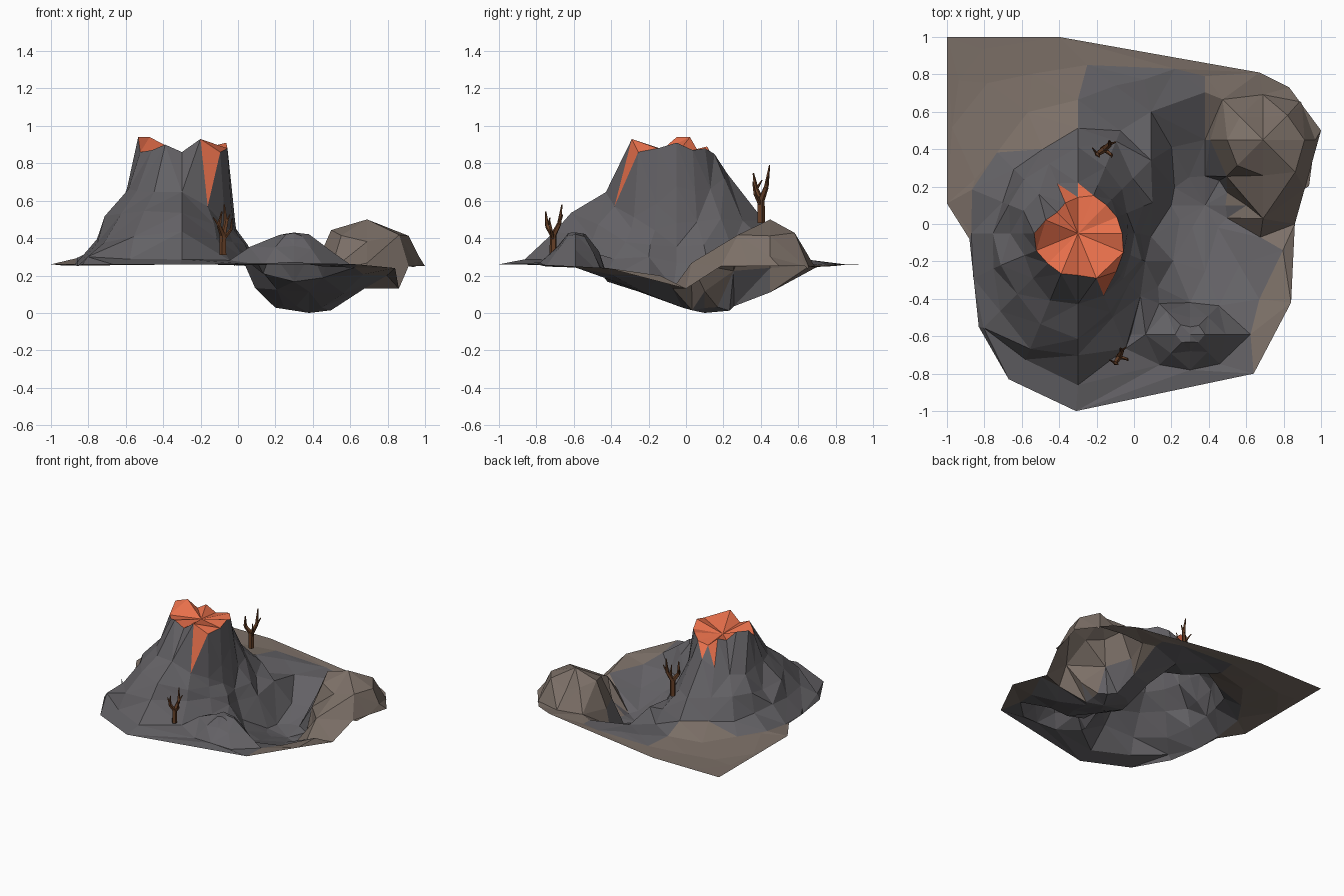
import bpy, bmesh, math, random
from mathutils import Vector
from mathutils.geometry import delaunay_2d_cdt

if "Cube" in bpy.data.objects:
    bpy.data.objects.remove(bpy.data.objects["Cube"])

random.seed(4)
pts, edges, zones = [], [], []


def material(name, rgb):
    m = bpy.data.materials.new(name)
    m.diffuse_color = (*rgb, 1)
    m.use_nodes = True
    m.node_tree.nodes["Principled BSDF"].inputs["Base Color"].default_value = m.diffuse_color
    return m


ROCK = material("dark_rock", (0.125, 0.12, 0.13))
SOIL = material("brown_soil", (0.20, 0.16, 0.135))
LAVA = material("lava", (0.80, 0.16, 0.07))
WOOD = material("dead_wood", (0.13, 0.05, 0.02))


def inside(p, poly):
    hit = False
    for (x1, y1), (x2, y2) in zip(poly, poly[1:] + poly[:1]):
        if (y1 > p[1]) != (y2 > p[1]) and p[0] < x1 + (p[1] - y1) * (x2 - x1) / (y2 - y1):
            hit = not hit
    return hit


def add(x, y, z, gap):
    """Keep a terrain point unless an earlier landform already covers it."""
    if any(inside((x, y), q) for q in zones):
        return None
    if any(math.hypot(x - p[0], y - p[1]) < gap for p in pts):
        return None
    pts.append((x, y, z))
    return len(pts) - 1


def spoke(row, f):
    """Blend between the eight compass values of a row."""
    i = int(f)
    return row[i] + (row[(i + 1) % 8] - row[i]) * (f - i)


def landform(cx, cy, zc, levels, radii, n, jitter=0.0, lock=False):
    """Contour rings; each row holds values for E NE N NW W SW S SE."""
    rings = []
    for z, row in zip(levels, radii):
        zrow = z if isinstance(z, list) else [z] * 8
        ring, outline = [], []
        for k in range(n):
            f = k * 8 / n
            r = spoke(row, f)
            r *= 1 + random.uniform(-jitter, jitter) * (1 if k % 2 else 0.3)
            a = math.tau * k / n
            x, y = cx + r * math.cos(a), cy + r * math.sin(a)
            dz = random.uniform(-0.3, 0.3) * jitter
            outline.append((x, y))
            ring.append(add(x, y, max(0.01, spoke(zrow, f) + dz), 0.015))
        rings.append(outline)
        if lock:
            edges.extend((a, b) for a, b in zip(ring, ring[1:] + ring[:1])
                         if a is not None and b is not None)
    add(cx, cy, zc, 0.02)
    zones.append(rings[-1])


# Outer border of the ground sheet, counter-clockwise
border = [(-1, 1, .26), (-1, .11, .26), (-.88, -.08, .26), (-.83, -.55, .26),
          (-.67, -.83, .26), (-.31, -1, .26), (.64, -.8, .26), (.84, -.42, .24),
          (.86, 0, .13), (1, .5, .25), (.83, .73, .25), (.67, .81, .26), (-.4, 1, .26)]
pts.extend(border)
border_xy = [p[:2] for p in border]

# Volcano: jagged rim down to spreading foot, with a ledge at the front
n_rim = 16
start = len(pts)
landform(-.30, -.05, .85,
         [.9, [.66, .66, .75, .66, .66, .66, .66, .50],
          [.50, .50, .50, .50, .50, .51, .55, .43],
          [.37, .37, .37, .37, .37, .38, .44, .36], .28],
         [[.24, .22, .19, .16, .23, .23, .22, .29],
          [.26, .25, .27, .30, .30, .34, .38, .325],
          [.28, .33, .47, .40, .37, .46, .57, .345],
          [.31, .42, .57, .48, .46, .58, .66, .39],
          [.34, .56, .70, .60, .57, .70, .80, .47]], n_rim, 0.08, True)
for k in range(n_rim):
    x, y, _ = pts[start + k]
    pts[start + k] = (x, y, (.91, .87, .88, .85, .83, .89, .87, .94,
                             .94, .86, .87, .90, .86, .93, .86, .88)[k])

# Brown hill on the right edge
landform(.69, .45, .50,
         [[.42, .42, .37, .42, .44, .42, .38, .41],
          [.31, .24, .25, .25, .24, .23, .27, .24]],
         [[.22, .18, .12, .17, .19, .20, .19, .24],
          [.28, .28, .24, .30, .28, .27, .42, .34]], 8, 0.03, True)

# Low rock mound at the front, its inner side dipping into the bowl
landform(.30, -.59, .43,
         [.42, [.34, .33, .33, .34, .35, .35, .35, .35],
          [.25, .18, .16, .2, .26, .26, .26, .26]],
         [[.08, .07, .04, .07, .08, .06, .04, .06],
          [.19, .13, .09, .17, .24, .14, .09, .13],
          [.32, .22, .17, .24, .32, .23, .19, .22]], 8, 0.04)

# Sunken bowl
landform(.38, .10, .0, [.025, .12, [.225, .235, .235, .235, .235, .22, .2, .2]],
         [[.11, .15, .16, .18, .18, .15, .11, .15],
          [.22, .25, .34, .36, .33, .34, .36, .38],
          [.35, .36, .60, .56, .38, .46, .60, .56]], 12, 0.05)

# Rock edge at the back, then loose points over the remaining flats
for p in [(.38, .79, .25), (.22, .83, .255), (-.25, .85, .26), (-.1, .74, .27),
          (-.85, .24, .29)]:
    add(*p, 0.03)
for i in range(9):
    for j in range(9):
        x = -1 + .25 * i + random.uniform(-.07, .07)
        y = -1 + .25 * j + random.uniform(-.07, .07)
        if inside((x, y), border_xy):
            add(x, y, .26 + random.uniform(-.01, .015), 0.13)

# Triangulate the sheet and restore heights
v2, _, faces, origin, _, _ = delaunay_2d_cdt(
    [Vector(p[:2]) for p in pts], edges, [list(range(len(border)))], 1, 1e-5)
verts = [(v.x, v.y, pts[o[0]][2] if o else .25) for v, o in zip(v2, origin)]

# Sort faces into lava, rock and soil
rock_area = [(-.88, -.08), (-.85, .24), (-.6, .4), (-.35, .55), (-.25, .85), (.22, .83),
             (.40, .79), (.42, .42), (.56, .0), (.72, -.05), (.7, -.25), (.57, -.55),
             (.66, -.82), (-.31, -1.05), (-.7, -.88), (-.9, -.55)]
groups = {"lava_crater": [], "rock_ground": [], "soil_ground": []}
for f in faces:
    c = sum((Vector(verts[i]) for i in f), Vector()) / len(f)
    ang = math.degrees(math.atan2(c.y + .05, c.x + .30))
    top = sorted(verts[i][2] for i in f)
    drip = top[1] > .8 and (-66 < ang < -34 or 67 < ang < 113)
    if top[0] > .8 or drip:
        groups["lava_crater"].append(f)
    elif inside(c, rock_area):
        groups["rock_ground"].append(f)
    else:
        groups["soil_ground"].append(f)


def link(name, bm, mat):
    me = bpy.data.meshes.new(name)
    bm.to_mesh(me)
    bm.free()
    me.materials.append(mat)
    bpy.context.collection.objects.link(bpy.data.objects.new(name, me))


for (name, fs), mat in zip(groups.items(), (LAVA, ROCK, SOIL)):
    bm = bmesh.new()
    bv = [bm.verts.new(v) for v in verts]
    for f in fs:
        bm.faces.new([bv[i] for i in f])
    bmesh.ops.delete(bm, geom=[v for v in bv if not v.link_faces], context='VERTS')
    link(name, bm, mat)


# Dead trees: tapered five-sided limbs
LIMBS = [((0, 0, 0), (.0, .0, .42), .075, .065),
         ((0, 0, .38), (-.12, -.08, .58), .06, .045),
         ((-.12, -.08, .58), (-.08, -.13, .86), .045, .015),
         ((-.12, -.08, .58), (-.2, .02, .74), .03, .012),
         ((0, 0, .38), (.1, .09, .62), .06, .045),
         ((.1, .09, .62), (.09, .15, 1), .045, .012),
         ((.1, .09, .62), (.2, .12, .8), .03, .012),
         ((0, 0, .3), (.13, -.1, .5), .04, .03),
         ((.13, -.1, .5), (.13, -.14, .72), .03, .01)]


def dead_tree(name, loc, height, turn):
    bm = bmesh.new()
    for a, b, r1, r2 in LIMBS:
        a, b = Vector(a), Vector(b)
        d = b - a
        new = bmesh.ops.create_cone(bm, cap_ends=True, segments=5, radius1=r1,
                                    radius2=r2, depth=d.length)["verts"]
        q = Vector((0, 0, 1)).rotation_difference(d)
        for v in new:
            v.co = q @ v.co + (a + b) / 2
    link(name, bm, WOOD)
    ob = bpy.data.objects[name]
    ob.location, ob.scale, ob.rotation_euler = loc, (height,) * 3, (0, 0, turn)


dead_tree("front_dead_tree", (-.08, -.71, .31), .27, .4)
dead_tree("back_dead_tree", (-.16, .40, .48), .31, 0)
